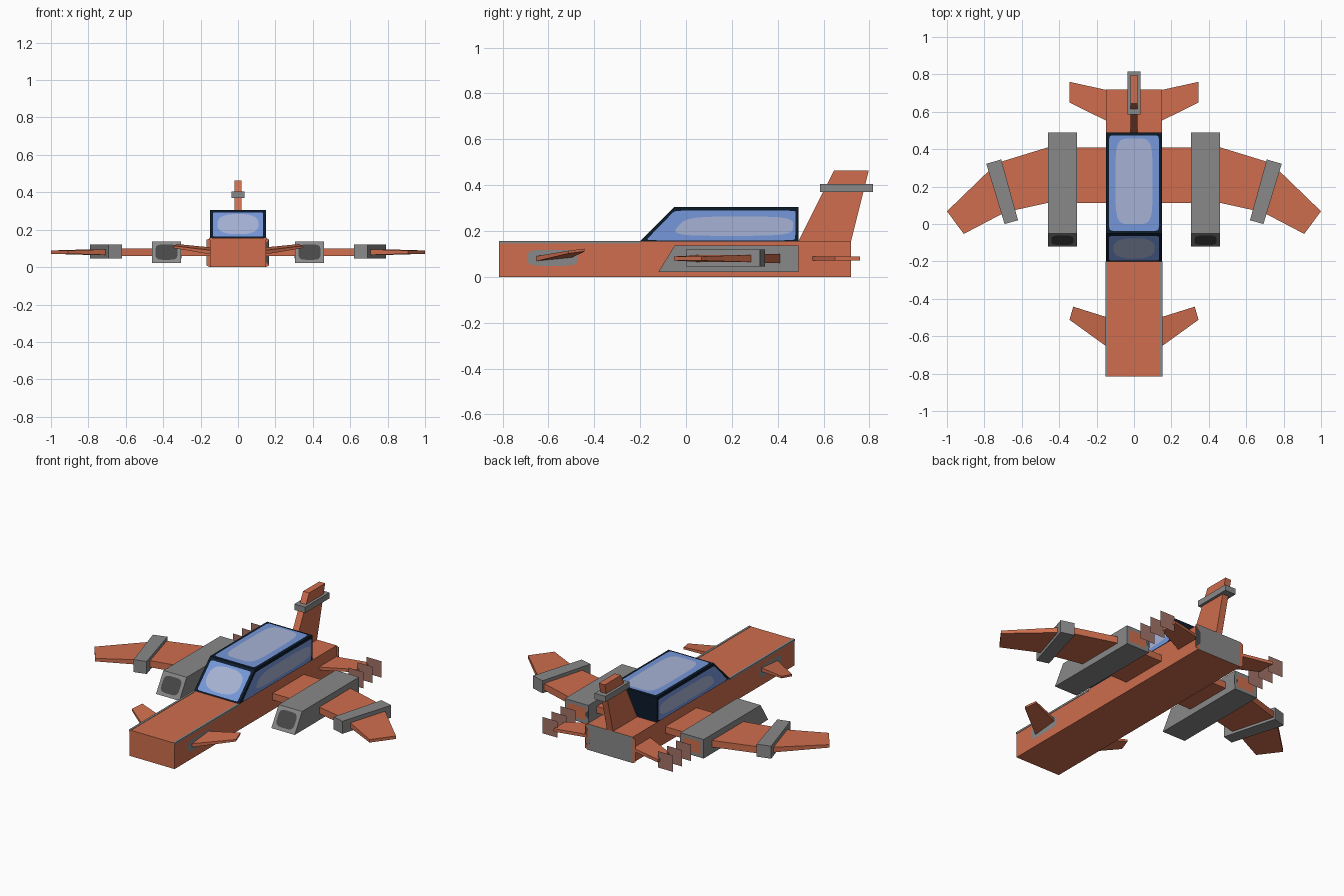
import bpy, bmesh, math
from mathutils import Vector as V

if "Cube" in bpy.data.objects:
    bpy.data.objects.remove(bpy.data.objects["Cube"])

COLORS = {
    "orange": (0.62, 0.155, 0.075), "grey": (0.25, 0.25, 0.25),
    "dark grey": (0.065, 0.065, 0.065), "navy frame": (0.004, 0.011, 0.024),
    "glass blue": (0.18, 0.31, 0.70), "glass highlight": (0.38, 0.45, 0.66),
    "exhaust haze": (0.36, 0.17, 0.14),
}
MATS = {}
for n, c in COLORS.items():
    MATS[n] = bpy.data.materials.new(n)
    MATS[n].diffuse_color = (*c, 1)


def finish(name, bm, mats, mirror=False):
    me = bpy.data.meshes.new(name)
    bm.to_mesh(me)
    bm.free()
    ob = bpy.data.objects.new(name, me)
    bpy.context.collection.objects.link(ob)
    for m in mats:
        me.materials.append(MATS[m])
    if mirror:
        ob.modifiers.new("mirror", 'MIRROR').use_mirror_merge = False
    return ob


def loft(name, a, b, mats, mirror=False, insets=()):
    """Solid between two matching rings; insets = (face direction, thickness, material slot)."""
    bm = bmesh.new()
    ra, rb = [bm.verts.new(p) for p in a], [bm.verts.new(p) for p in b]
    bm.faces.new(ra)
    bm.faces.new(rb)
    for i in range(len(a)):
        j = (i + 1) % len(a)
        bm.faces.new((ra[i], ra[j], rb[j], rb[i]))
    bmesh.ops.recalc_face_normals(bm, faces=bm.faces[:])
    for d, t, slot in insets:
        f = max(bm.faces, key=lambda f: (round(f.normal.dot(V(d)), 3), f.calc_center_median().dot(V(d)), -f.calc_area()))
        bmesh.ops.inset_region(bm, faces=[f], thickness=t, use_even_offset=True)
        f.material_index = slot
    return finish(name, bm, mats, mirror)


def side_prism(name, yz, x0, x1, mats, mirror=False, insets=()):
    return loft(name, [(x0, y, z) for y, z in yz], [(x1, y, z) for y, z in yz], mats, mirror, insets)


def plan_wing(name, xyz, half, mats):
    """Plan-view wing: points are (x, y, middle z), half = half thickness for each point."""
    return loft(name, [(x, y, z - h) for (x, y, z), h in zip(xyz, half)],
                [(x, y, z + h) for (x, y, z), h in zip(xyz, half)], mats, True)


def box(name, x, y, z, mats, mirror=False, insets=()):
    return side_prism(name, [(y[0], z[0]), (y[1], z[0]), (y[1], z[1]), (y[0], z[1])], *x, mats, mirror, insets)


def decal(name, quad, u, v, power, lift, mat, mirror=False):
    """Rounded painted plate inside a quad (corners in order), lifted along its normal."""
    a, b, c, d = [V(p) for p in quad]
    nrm = (b - a).cross(d - a).normalized() * lift
    bm = bmesh.new()
    ring = []
    for i in range(32):
        t = 2 * math.pi * (i + 0.5) / 32
        cs, sn = math.cos(t), math.sin(t)
        s = 0.5 + 0.5 * math.copysign(abs(cs) ** (2 / power), cs)
        r = 0.5 + 0.5 * math.copysign(abs(sn) ** (2 / power), sn)
        s, r = u[0] + (u[1] - u[0]) * s, v[0] + (v[1] - v[0]) * r
        ring.append(bm.verts.new((a.lerp(b, s)).lerp(d.lerp(c, s), r) + nrm))
    bm.faces.new(ring)
    return finish(name, bm, [mat], mirror)


# Fuselage with tail exhaust, nose edge strips and canard base plates
box("fuselage", (-0.15, 0.15), (-0.815, 0.72), (0, 0.155), ["orange", "grey", "dark grey"],
    insets=[((0, 1, 0), 0.001, 1), ((0, 1, 0), 0.02, 0), ((0, 1, 0), 0.018, 2)])
box("nose_edge_strip", (0.139, 0.152), (-0.815, -0.2), (0.146, 0.157), ["grey"], True)
decal("canard_base_plate", [(0.15, -0.69, 0.048), (0.15, -0.475, 0.048), (0.15, -0.475, 0.118), (0.15, -0.69, 0.118)],
      (0, 1), (0, 1), 5, 0.002, "grey", True)

# Canopy frame with glass panes and highlights
side_prism("canopy_frame", [(-0.2, 0.155), (0.49, 0.155), (0.49, 0.305), (-0.05, 0.305)], -0.15, 0.15, ["navy frame"])
panes = {
    "top": ([(-.15, -.05, .305), (.15, -.05, .305), (.15, .49, .305), (-.15, .49, .305)],
            (.055, .945), (.025, .97), (.17, .83), (.09, .94), 5),
    "front": ([(-.15, -.2, .155), (.15, -.2, .155), (.15, -.05, .305), (-.15, -.05, .305)],
              (.055, .945), (.04, .91), (.13, .87), (.12, .84), 2.6),
    "side": ([(.15, -.2, .155), (.15, .49, .155), (.15, .49, .305), (.15, -.05, .305)],
             (.03, .98), (.03, .89), (.16, .965), (.16, .72), 4),
}
for n, (quad, u, v, hu, hv, p) in panes.items():
    decal(n + "_glass", quad, u, v, 25, 0.002, "glass blue", n == "side")
    decal(n + "_highlight", quad, hu, hv, p, 0.004, "glass highlight", n == "side")

# Tail fin with its band, and tailplanes
side_prism("tail_fin", [(0.49, 0.155), (0.72, 0.155), (0.797, 0.463), (0.645, 0.463)], -0.02, 0.02, ["orange"])
box("fin_band", (-0.036, 0.036), (0.585, 0.815), (0.37, 0.405), ["grey"])
plan_wing("tailplane", [(.14, .548, .08), (.345, .65, .08), (.345, .76, .08), (.14, .715, .08)], [.009] * 4, ["orange"])

# Canards, tilted up towards the rear and tip
plan_wing("canard", [(.14, -.66, .078), (.345, -.512, .108), (.325, -.442, .117), (.14, -.5, .094)],
          [.011, .006, .006, .011], ["orange"])

# Wings: inner panel and swept outer panel
plan_wing("inner_wing", [(.14, .113, .08), (.46, .113, .08), (.68, .065, .08), (.76, .318, .08), (.46, .41, .08), (.14, .41, .08)],
          [.02] * 6, ["orange"])
plan_wing("outer_wing", [(.66, .078, .08), (.91, -.053, .08), (1, .068, .08), (.76, .3, .08)],
          [.016, .009, .009, .016], ["orange"])

# Pods across the wings
pod = [(.71, .345), (.79, .322), (.692, 0), (.62, .02)]
loft("wing_pod", [(x, y, .045) for x, y in pod], [(x, y, .12) for x, y in pod], ["grey"], True)

# Engines with intake and exhaust ring
side_prism("engine", [(-0.12, 0.022), (0.49, 0.022), (0.49, 0.136), (-0.05, 0.136)], 0.305, 0.46,
           ["grey", "orange", "dark grey"], True,
           [((0, 1, 0), 0.02, 1), ((0, 1, 0), 0.022, 2)])
decal("engine_intake", [(.305, -.12, .022), (.46, -.12, .022), (.46, -.05, .136), (.305, -.05, .136)],
      (.12, .88), (.14, .86), 4, 0.002, "dark grey", True)

# Exhaust flames: three thin upright sheets behind each engine
for i in range(3):
    y = 0.57 + 0.085 * i
    bm = bmesh.new()
    f = bm.faces.new([bm.verts.new(p) for p in
                      [(.333, y, .03), (.333, y, .128), (.433, y, .128), (.433, y, .03)]])
    bmesh.ops.inset_region(bm, faces=[f], thickness=0.02)
    f.material_index = 1
    finish(f"exhaust_flame_{i + 1}", bm, ["orange", "exhaust haze"], True)

for m in bpy.data.materials:
    if m.users and not m.is_grease_pencil:
        m.use_nodes = True
        m.node_tree.nodes["Principled BSDF"].inputs["Base Color"].default_value = m.diffuse_color
